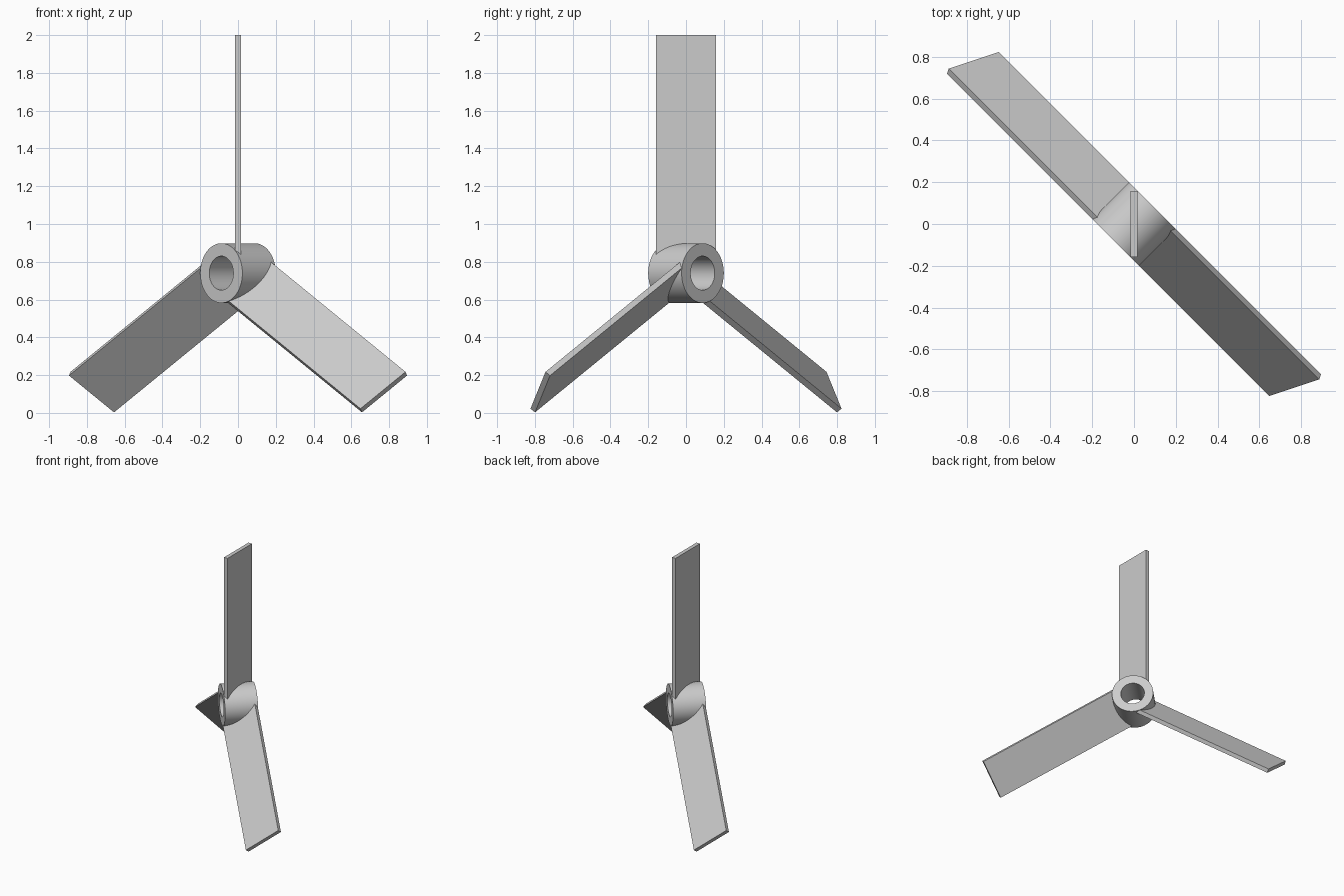
import bpy, bmesh
from math import radians
from mathutils import Matrix, Vector

if "Cube" in bpy.data.objects:
    bpy.data.objects.remove(bpy.data.objects["Cube"], do_unlink=True)

CENTRE = Vector((0, 0, 0.74))
AXIS = Vector((1, 1, 0)).normalized()
HUB_RADIUS, BORE_RADIUS, HUB_HALF_LENGTH = 0.158, 0.09, 0.125
BLADE_ROOT, BLADE_TIP = 0.093, 2 - CENTRE.z
BLADE_WIDTH, BLADE_THICKNESS = 0.318, 0.032

grey = bpy.data.materials.new("light grey")
grey.use_nodes = True
colour = (0.6, 0.6, 0.6, 1)
grey.diffuse_color = colour
grey.node_tree.nodes["Principled BSDF"].inputs["Base Color"].default_value = colour


def make_object(name, bm):
    bmesh.ops.recalc_face_normals(bm, faces=bm.faces)
    mesh = bpy.data.meshes.new(name)
    bm.to_mesh(mesh)
    bm.free()
    mesh.materials.append(grey)
    obj = bpy.data.objects.new(name, mesh)
    bpy.context.collection.objects.link(obj)
    return obj


# Hub: a rectangular section spun into a thick tube around the shaft axis
bm = bmesh.new()
side = Vector((0, 0, 1))
section = [(BORE_RADIUS, -1), (HUB_RADIUS, -1), (HUB_RADIUS, 1), (BORE_RADIUS, 1)]
verts = [bm.verts.new(CENTRE + side * r + AXIS * HUB_HALF_LENGTH * s) for r, s in section]
edges = [bm.edges.new((verts[i - 1], verts[i])) for i in range(4)]
bmesh.ops.spin(bm, geom=verts + edges, cent=CENTRE, axis=AXIS,
               angle=radians(360), steps=64, use_merge=True)
bmesh.ops.remove_doubles(bm, verts=bm.verts, dist=0.0001)
hub = make_object("hub", bm)
bpy.ops.object.select_all(action="DESELECT")
hub.select_set(True)
bpy.context.view_layer.objects.active = hub
bpy.ops.object.shade_smooth_by_angle(angle=radians(30))

# Three flat blades, pitched against the axis and spaced evenly around it
for name, angle in (("top_blade", 0), ("left_blade", 120), ("right_blade", 240)):
    bm = bmesh.new()
    length = BLADE_TIP - BLADE_ROOT
    shape = Matrix.Diagonal((BLADE_THICKNESS, BLADE_WIDTH, length, 1))
    outward = Matrix.Translation((0, 0, BLADE_ROOT + length / 2))
    turn = Matrix.Rotation(radians(angle), 4, AXIS)
    bmesh.ops.create_cube(bm, size=1, matrix=Matrix.Translation(CENTRE) @ turn @ outward @ shape)
    make_object(name, bm)
